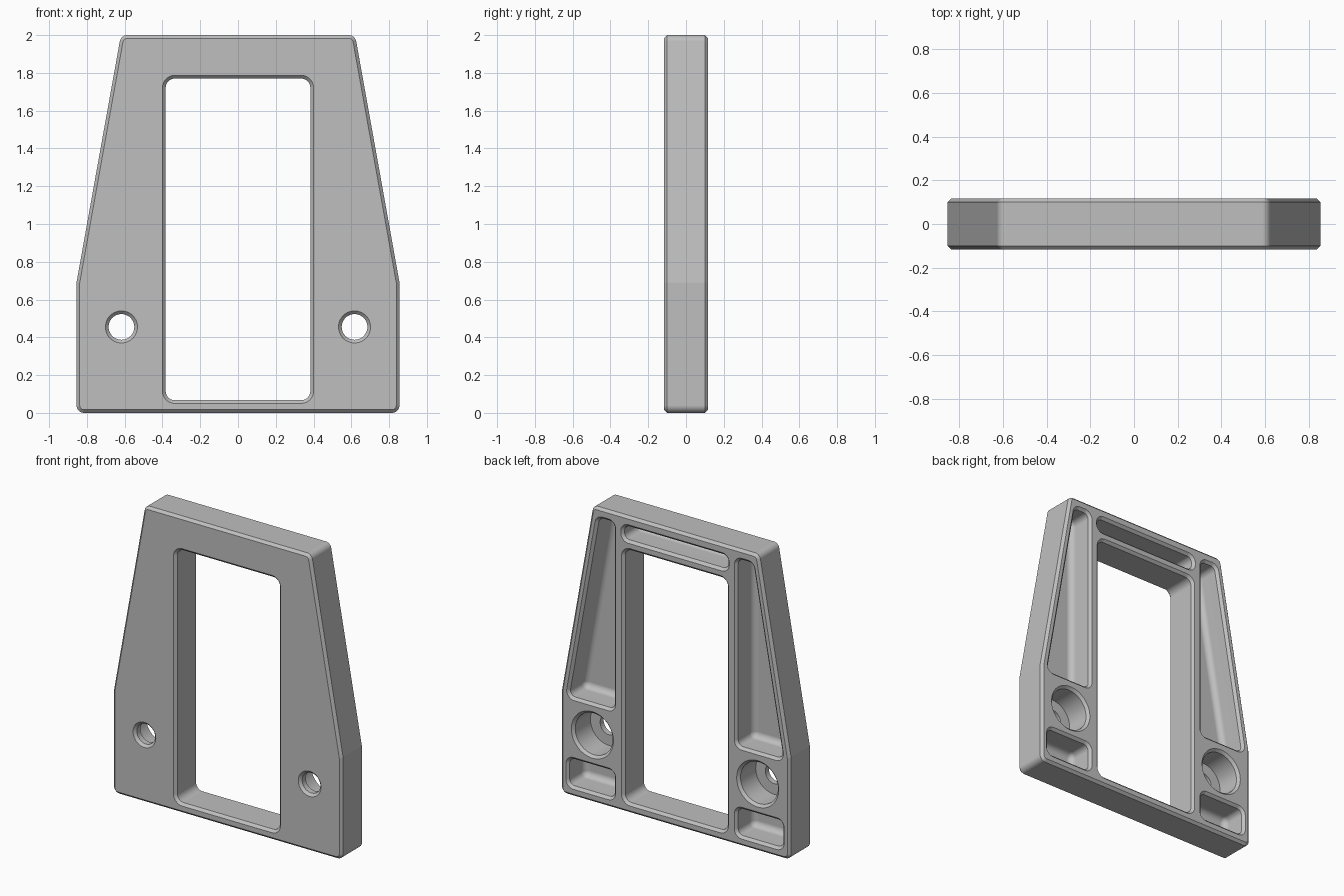
import bpy, bmesh, math
from mathutils import Vector

T = 0.117        # half thickness of the plate
C = 0.017        # edge chamfer
FLOOR = -0.062   # height of pocket floors along y
OVER = 0.01      # cutter overshoot

old = bpy.data.objects.get("Cube")
if old:
    bpy.data.objects.remove(old, do_unlink=True)


def rounded(points, inset, steps=7):
    """Inset a counter-clockwise (x, z, radius) polygon and round its corners."""
    loop = []
    for i, (x, z, r) in enumerate(points):
        p = Vector((x, z))
        a = (p - Vector(points[i - 1][:2])).normalized()
        b = (Vector(points[(i + 1) % len(points)][:2]) - p).normalized()
        n1, n2 = Vector((-a.y, a.x)), Vector((-b.y, b.x))
        rad = max(r - inset, 0.006)
        centre = p + (n1 + n2) * (inset + rad) / (1 + n1.dot(n2))
        start = math.atan2(-n1.y, -n1.x)
        sweep = math.acos(max(-1, min(1, n1.dot(n2))))
        for k in range(steps + 1):
            t = start + sweep * k / steps
            loop.append(centre + rad * Vector((math.cos(t), math.sin(t))))
    return loop


def circle(x, z, r, n=48):
    return [Vector((x + r * math.cos(math.tau * k / n), z + r * math.sin(math.tau * k / n)))
            for k in range(n)]


def loft(bm, levels, side=1):
    """Closed solid through (y, loop) levels; side=-1 mirrors it in x."""
    rings = [[bm.verts.new((side * p.x, y, p.y)) for p in loop] for y, loop in levels]
    faces = [bm.faces.new(rings[0]), bm.faces.new(rings[-1])]
    for lo, hi in zip(rings, rings[1:]):
        for i in range(len(lo)):
            faces.append(bm.faces.new((lo[i - 1], lo[i], hi[i], hi[i - 1])))
    bmesh.ops.recalc_face_normals(bm, faces=faces)


def finish(bm, name):
    mesh = bpy.data.meshes.new(name)
    bm.to_mesh(mesh)
    bm.free()
    obj = bpy.data.objects.new(name, mesh)
    bpy.context.collection.objects.link(obj)
    return obj


def box(x0, x1, z0, z1, r):
    return [(x0, z0, r), (x1, z0, r), (x1, z1, r), (x0, z1, r)]


def pocket(bm, points, fillet, side=1):
    """Blind pocket from the back: chamfered rim, straight wall, filleted floor."""
    levels = [(T + OVER, -OVER), (T - C, C)]
    for k in range(6):
        t = math.pi / 2 * k / 5
        levels.append((FLOOR + fillet * (1 - math.sin(t)), C + fillet * (1 - math.cos(t))))
    loft(bm, [(y, rounded(points, d)) for y, d in levels], side)


# Tapered plate with chamfered edges
outline = [(-0.855, 0, 0.04), (0.855, 0, 0.04), (0.855, 0.69, 0.02),
           (0.62, 2, 0.04), (-0.62, 2, 0.04), (-0.855, 0.69, 0.02)]
bm = bmesh.new()
loft(bm, [(y, rounded(outline, d)) for y, d in ((-T, C), (-T + C, 0), (T - C, 0), (T, C))])
plate = finish(bm, "mounting_plate")

# Window, pockets and counterbored holes as one cutter
bm = bmesh.new()
window = box(-0.4, 0.4, 0.05, 1.787, 0.065)
loft(bm, [(y, rounded(window, d)) for y, d in
          ((-T - OVER, -OVER), (-T + C, C), (T - C, C), (T + OVER, -OVER))])
pocket(bm, box(-0.405, 0.405, 1.82, 1.945, 0.055), 0.035)
long_pocket = [(0.443, 0.65, 0.055), (0.82, 0.65, 0.055),
               (0.589, 1.945, 0.055), (0.443, 1.945, 0.055)]
for side in (1, -1):
    pocket(bm, long_pocket, 0.04, side)
    pocket(bm, box(0.443, 0.815, 0.05, 0.265, 0.055), 0.04, side)
    profile = ((-T - OVER, 0.085 + OVER), (-T + C, 0.068), (FLOOR, 0.068),
               (FLOOR, 0.14), (T - C, 0.14), (T + OVER, 0.157 + OVER))
    loft(bm, [(y, circle(0.617, 0.455, r)) for y, r in profile], side)
cutter = finish(bm, "cutter")
cutter.hide_render = True

# Cut the plate and keep the result as plain mesh
cut = plate.modifiers.new("cut", "BOOLEAN")
cut.operation = "DIFFERENCE"
cut.solver = "EXACT"
cut.object = cutter
graph = bpy.context.evaluated_depsgraph_get()
result = bpy.data.meshes.new_from_object(plate.evaluated_get(graph))
plate.modifiers.clear()
plate.data = result
bpy.data.objects.remove(cutter, do_unlink=True)

# Grey material
grey = bpy.data.materials.new("grey")
grey.use_nodes = True
colour = (0.52, 0.52, 0.52, 1)
grey.diffuse_color = colour
grey.node_tree.nodes["Principled BSDF"].inputs["Base Color"].default_value = colour
plate.data.materials.clear()
plate.data.materials.append(grey)

# Smooth rounded corners, crisp chamfers
bpy.ops.object.select_all(action="DESELECT")
plate.select_set(True)
bpy.context.view_layer.objects.active = plate
bpy.ops.object.shade_smooth_by_angle(angle=math.radians(25))
weighted = plate.modifiers.new("weighted_normals", "WEIGHTED_NORMAL")
weighted.keep_sharp = True
